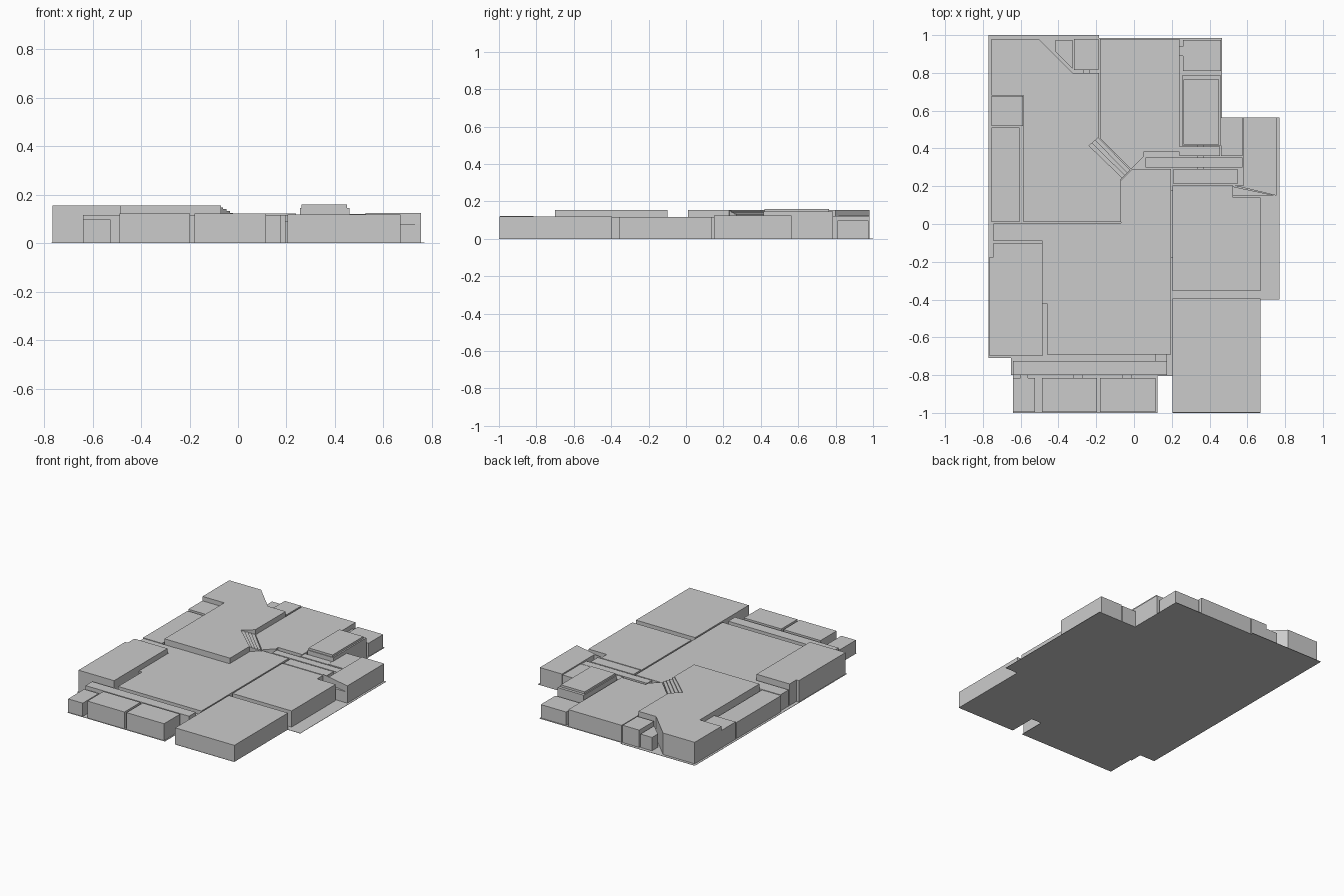
import bpy, bmesh, math
from mathutils import Vector


def prism(name, pts, z1, z0=0.0):
    """Extrude a plan outline from z0 to z1."""
    bm = bmesh.new()
    face = bm.faces.new([bm.verts.new((x, y, z0)) for x, y in pts])
    res = bmesh.ops.extrude_face_region(bm, geom=[face])
    top = [v for v in res["geom"] if isinstance(v, bmesh.types.BMVert)]
    bmesh.ops.translate(bm, verts=top, vec=(0, 0, z1 - z0))
    bmesh.ops.recalc_face_normals(bm, faces=bm.faces)
    me = bpy.data.meshes.new(name)
    bm.to_mesh(me)
    bm.free()
    ob = bpy.data.objects.new(name, me)
    bpy.context.collection.objects.link(ob)
    return ob


def box(name, x0, x1, y0, y1, z1, z0=0.0):
    return prism(name, [(x0, y0), (x1, y0), (x1, y1), (x0, y1)], z1, z0)


# thin plate under the whole plan
prism("base_plate", [
    (-0.77, 1), (-0.77, -0.71), (-0.65, -0.71), (-0.65, -0.80), (-0.64, -0.80),
    (-0.64, -1), (0.125, -1), (0.125, -0.805), (0.205, -0.805), (0.205, -1),
    (0.67, -1), (0.67, -0.40), (0.77, -0.40), (0.77, 0.565), (0.465, 0.565),
    (0.465, 0.985), (-0.185, 0.985), (-0.185, 1)], 0.002)

# large irregular rooms
prism("back_left_room", [
    (-0.755, 0.98), (-0.505, 0.98), (-0.325, 0.80), (-0.185, 0.80), (-0.185, 0.46),
    (-0.255, 0.40), (-0.07, 0.23), (-0.07, 0.01), (-0.585, 0.01), (-0.585, 0.68),
    (-0.755, 0.68)], 0.155)
prism("back_middle_room", [
    (-0.18, 0.98), (0.24, 0.98), (0.24, 0.38), (0.05, 0.38), (0.05, 0.355),
    (-0.015, 0.29), (-0.18, 0.455)], 0.122)
prism("central_room", [
    (-0.485, 0.005), (-0.07, 0.005), (-0.07, 0.23), (-0.01, 0.29), (0.195, 0.29),
    (0.195, -0.69), (-0.46, -0.69), (-0.46, -0.42), (-0.485, -0.42)], 0.117)
prism("left_room", [
    (-0.765, -0.70), (-0.485, -0.70), (-0.485, -0.10), (-0.745, -0.10),
    (-0.745, -0.175), (-0.765, -0.175)], 0.155)
prism("right_room", [
    (0.205, -0.355), (0.67, -0.355), (0.67, 0.14), (0.525, 0.14), (0.525, 0.205),
    (0.205, 0.205)], 0.117)
prism("right_back_room", [
    (0.58, 0.565), (0.755, 0.565), (0.755, 0.15), (0.525, 0.205), (0.58, 0.205)], 0.125)
prism("right_closet", [(0.525, 0.15), (0.75, 0.15), (0.525, 0.198)], 0.08)
prism("corner_closet", [
    (-0.415, 0.975), (-0.325, 0.975), (-0.325, 0.82), (-0.415, 0.91)], 0.097)

# rectangular rooms: x0, x1, y0, y1, height
rooms = {
    "back_left_bath": (-0.318, -0.188, 0.815, 0.98, 0.125),
    "left_upper_closet": (-0.755, -0.587, 0.52, 0.677, 0.125),
    "left_side_room": (-0.755, -0.605, 0.01, 0.51, 0.117),
    "left_passage": (-0.745, -0.465, -0.09, 0.003, 0.117),
    "front_hall": (-0.64, 0.175, -0.80, -0.725, 0.117),
    "front_closet": (-0.64, -0.525, -0.995, -0.815, 0.097),
    "front_bath_left": (-0.488, -0.197, -0.995, -0.815, 0.122),
    "front_bath_right": (-0.18, 0.115, -0.995, -0.815, 0.122),
    "front_right_room": (0.205, 0.67, -0.998, -0.395, 0.118),
    "right_corridor": (0.21, 0.547, 0.212, 0.29, 0.117),
    "cross_hall": (0.06, 0.575, 0.298, 0.352, 0.117),
    "side_hall": (0.24, 0.455, 0.36, 0.41, 0.117),
    "side_room": (0.46, 0.575, 0.36, 0.565, 0.12),
    "raised_room": (0.255, 0.46, 0.415, 0.785, 0.145),
    "back_right_closet": (0.26, 0.46, 0.81, 0.975, 0.097),
}
for name, dims in rooms.items():
    box(name, *dims)
box("raised_room_ceiling", 0.262, 0.45, 0.42, 0.765, 0.16, 0.145)

# stepped ceiling between the high and low rooms
a0, a1 = Vector((-0.255, 0.40)), Vector((-0.075, 0.23))
b0, b1 = Vector((-0.19, 0.46)), Vector((-0.02, 0.285))
for i in range(4):
    s, t = i / 4, (i + 1) / 4
    prism(f"diagonal_step_{i + 1}", [a0.lerp(b0, s), a1.lerp(b1, s), a1.lerp(b1, t),
                                    a0.lerp(b0, t)], 0.148 - 0.008 * i)

# doorways bridging the wall gaps
doors = [
    (-0.27, -0.235, 0.80, 0.815), (0.24, 0.26, 0.89, 0.94), (0.335, 0.37, 0.41, 0.415),
    (0.335, 0.37, 0.352, 0.36), (0.335, 0.37, 0.29, 0.298), (0.115, 0.175, -0.725, -0.69),
    (-0.60, -0.56, -0.815, -0.80), (-0.32, -0.27, -0.815, -0.80),
    (-0.06, -0.01, -0.815, -0.80), (0.195, 0.205, -0.18, 0.18),
]
for i, (x0, x1, y0, y1) in enumerate(doors):
    box(f"doorway_{i + 1}", x0, x1, y0, y1, 0.09)
